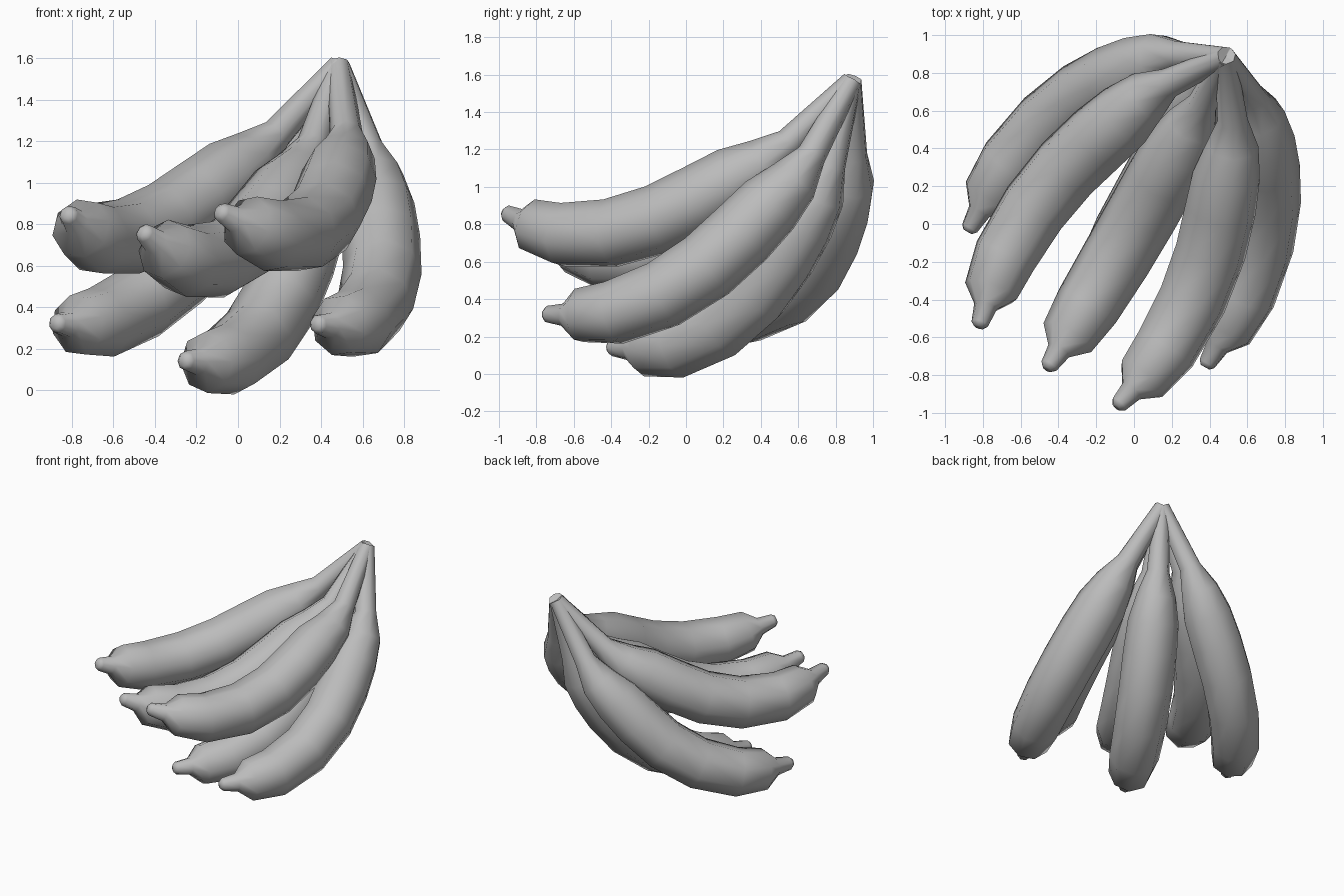
import bpy, bmesh, math
from mathutils import Vector

if "Cube" in bpy.data.objects:
    bpy.data.objects.remove(bpy.data.objects["Cube"])

SIDES = 8
ROOT = Vector((0.485, 0.885, 1.565))

# Side profile shared by every fruit: distance along chord, bulge, radius
PROFILE = [(0, 0, .055), (.40, .242, .08), (.56, .312, .14), (.74, .345, .18),
           (.95, .388, .19), (1.2, .418, .19), (1.48, .39, .186), (1.755, .282, .175),
           (1.915, .15, .148), (1.98, .085, .064), (2.05, .01, .047), (2.065, -.005, .027)]

# Fruit name, tip position, sideways lean of the bulge
FRUITS = [
    ("upper_right_banana", (-.82, -.54, .85), .53),
    ("upper_middle_banana", (-.45, -.75, .77), -.07),
    ("upper_left_banana", (-.09, -.97, .86), -.55),
    ("lower_right_banana", (-.87, -.03, .33), .6),
    ("lower_middle_banana", (-.26, -.41, .14), -.03),
    ("lower_left_banana", (.38, -.75, .32), -.62),
]

grey = bpy.data.materials.new("plain_grey")
grey.use_nodes = True
grey.diffuse_color = (.5, .5, .5, 1)
grey.node_tree.nodes["Principled BSDF"].inputs["Base Color"].default_value = (.5, .5, .5, 1)


def make_banana(name, tip, lean):
    # Frame of the fruit: chord direction, bulge direction, side direction
    chord = (Vector(tip) - ROOT).normalized()
    across = Vector((chord.y, -chord.x, 0)).normalized()
    down = across.cross(chord)
    if down.z > 0:
        down.negate()
    bulge = across * lean + down * math.sqrt(1 - lean * lean)
    side = chord.cross(bulge)
    path = [ROOT + chord * t + bulge * b for t, b, r in PROFILE]

    # Rings swept along the path, closed with flat ends
    bm = bmesh.new()
    rings = []
    for i, point in enumerate(path):
        tangent = (path[min(i + 1, len(path) - 1)] - path[max(i - 1, 0)]).normalized()
        normal = side.cross(tangent)
        radius = PROFILE[i][2]
        ring = []
        for k in range(SIDES):
            a = math.tau * k / SIDES
            ring.append(bm.verts.new(point + (normal * math.cos(a) + side * math.sin(a)) * radius))
        rings.append(ring)
    for low, high in zip(rings, rings[1:]):
        for k in range(SIDES):
            j = (k + 1) % SIDES
            bm.faces.new((low[k], low[j], high[j], high[k]))
    bm.faces.new(rings[0])
    bm.faces.new(rings[-1])
    bmesh.ops.recalc_face_normals(bm, faces=bm.faces)

    mesh = bpy.data.meshes.new(name)
    bm.to_mesh(mesh)
    bm.free()
    mesh.materials.append(grey)
    obj = bpy.data.objects.new(name, mesh)
    bpy.context.collection.objects.link(obj)
    return obj


bananas = [make_banana(*fruit) for fruit in FRUITS]

# Smooth skin with a crisp cut at the stalk
bpy.ops.object.select_all(action='DESELECT')
for banana in bananas:
    banana.select_set(True)
bpy.context.view_layer.objects.active = bananas[0]
bpy.ops.object.shade_smooth_by_angle(angle=math.radians(75))
